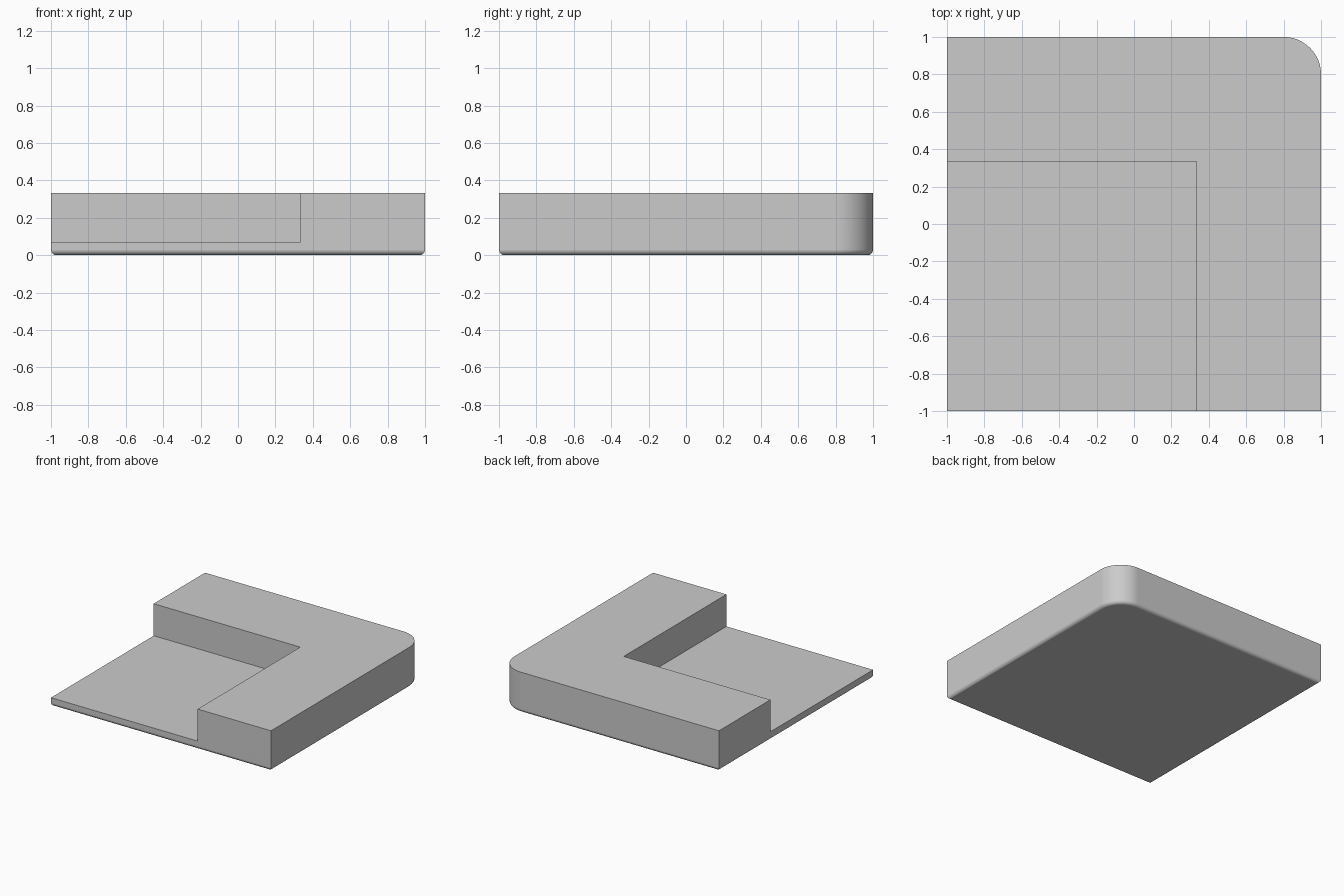
import bpy
import bmesh
import math
from mathutils import Matrix, Vector

cube = bpy.data.objects.get("Cube")
if cube:
    bpy.data.objects.remove(cube, do_unlink=True)

HEIGHT = 0.333
FLOOR = 0.07
INNER = 0.333
CORNER_RADIUS = 0.2
EDGE_RADIUS = 0.03

grey = bpy.data.materials.new("plain grey")
grey.use_nodes = True
grey.diffuse_color = (0.6, 0.6, 0.6, 1)
grey.node_tree.nodes["Principled BSDF"].inputs["Base Color"].default_value = (0.6, 0.6, 0.6, 1)


def add_box(bm, low, high):
    low, high = Vector(low), Vector(high)
    size = high - low
    bmesh.ops.create_cube(
        bm, size=1,
        matrix=Matrix.Translation((low + high) / 2) @ Matrix.Diagonal((*size, 1)))


def round_edges(bm, rule, radius, segments):
    edges = [e for e in bm.edges if all(rule(v.co) for v in e.verts)]
    bmesh.ops.bevel(bm, geom=edges, offset=radius, segments=segments,
                    profile=0.5, affect='EDGES')


def make_object(name, bm):
    bmesh.ops.recalc_face_normals(bm, faces=bm.faces)
    mesh = bpy.data.meshes.new(name)
    bm.to_mesh(mesh)
    bm.free()
    mesh.materials.append(grey)
    obj = bpy.data.objects.new(name, mesh)
    bpy.context.collection.objects.link(obj)
    return obj


# Block with one rounded upright corner and a softened underside
bm = bmesh.new()
add_box(bm, (-1, -1, 0), (1, 1, HEIGHT))
round_edges(bm, lambda c: c.x > 0.99 and c.y > 0.99, CORNER_RADIUS, 12)
round_edges(bm, lambda c: c.z < 0.001, EDGE_RADIUS, 6)
block = make_object("corner_block", bm)

# Recess that leaves a thin floor and an L-shaped raised wall
bm = bmesh.new()
add_box(bm, (-1.5, -1.5, FLOOR), (INNER, INNER, 1))
cutter = make_object("recess_cutter", bm)
cutter.hide_render = True

cut = block.modifiers.new("recess", 'BOOLEAN')
cut.operation = 'DIFFERENCE'
cut.solver = 'EXACT'
cut.object = cutter

bpy.ops.object.select_all(action='DESELECT')
block.select_set(True)
bpy.context.view_layer.objects.active = block
bpy.ops.object.modifier_apply(modifier=cut.name)
bpy.data.objects.remove(cutter, do_unlink=True)

# Smooth rounded parts, crisp flat faces
bpy.ops.object.shade_smooth_by_angle(angle=math.radians(30))
weighted = block.modifiers.new("flat faces", 'WEIGHTED_NORMAL')
weighted.keep_sharp = True
